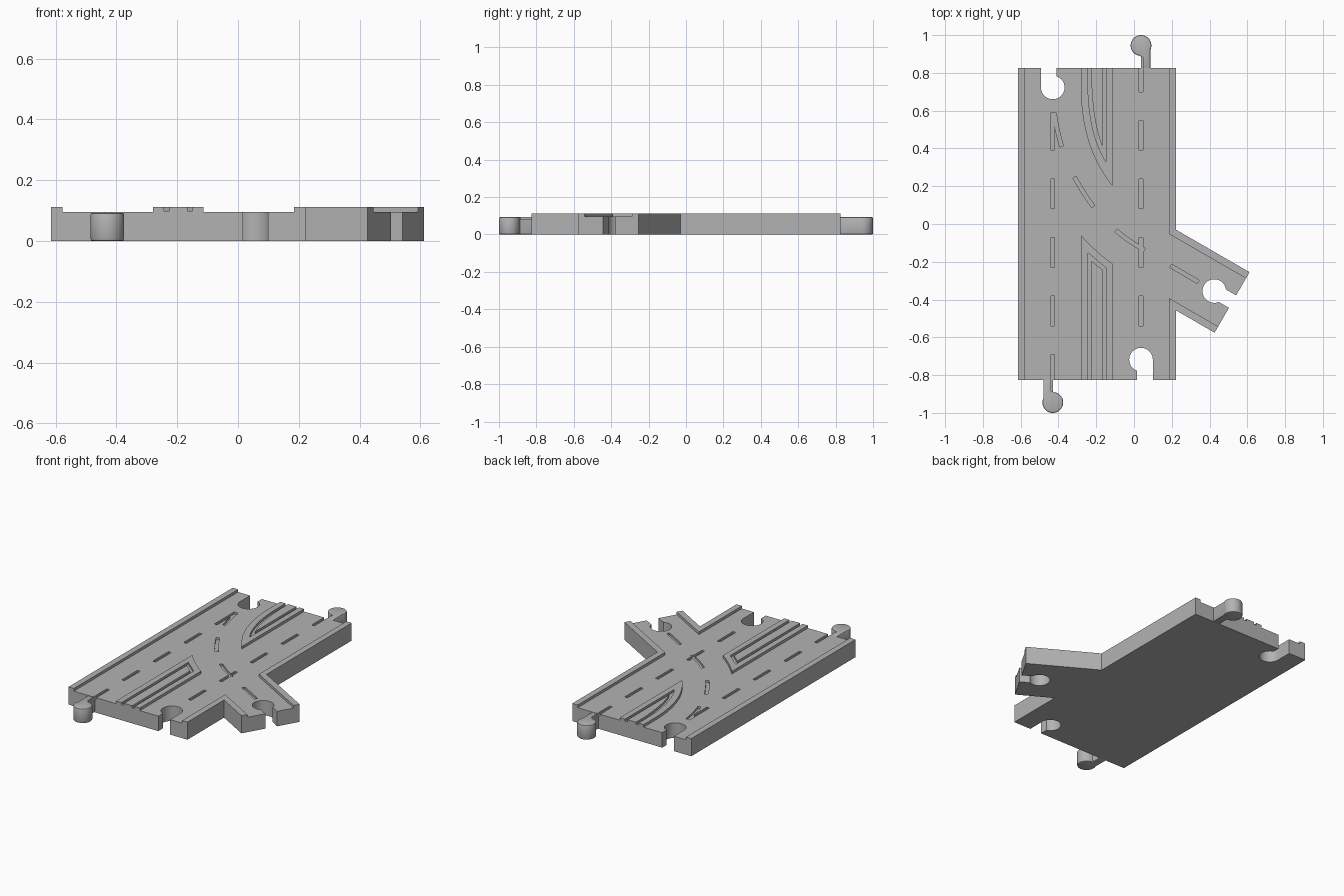
import bpy, bmesh, math
from mathutils import Matrix, Vector

cube = bpy.data.objects.get("Cube")
if cube:
    bpy.data.objects.remove(cube, do_unlink=True)

ROAD, TOP = 0.095, 0.112          # road surface and raised surface heights
X0, X1, Y = -0.615, 0.222, 0.825  # main deck limits
KERB = 0.038

grey = bpy.data.materials.new("plastic grey")
grey.use_nodes = True
COLOUR = (0.45, 0.45, 0.45, 1)
grey.diffuse_color = COLOUR
grey.node_tree.nodes["Principled BSDF"].inputs["Base Color"].default_value = COLOUR


def prism(name, pts, z0, z1):
    """Extrude a flat outline between two heights."""
    bm = bmesh.new()
    face = bm.faces.new([bm.verts.new((p[0], p[1], z0)) for p in pts])
    ext = bmesh.ops.extrude_face_region(bm, geom=[face])
    bmesh.ops.translate(bm, vec=(0, 0, z1 - z0),
                        verts=[v for v in ext["geom"] if isinstance(v, bmesh.types.BMVert)])
    bmesh.ops.recalc_face_normals(bm, faces=bm.faces)
    mesh = bpy.data.meshes.new(name)
    bm.to_mesh(mesh)
    bm.free()
    mesh.materials.append(grey)
    ob = bpy.data.objects.new(name, mesh)
    bpy.context.collection.objects.link(ob)
    return ob


def arc(a, c, b, n=12):
    """Quadratic curve from a to b, pulled toward c."""
    a, b, c = Vector(a), Vector(b), Vector(c)
    return [a * (1 - t) ** 2 + c * 2 * t * (1 - t) + b * t * t
            for t in (i / n for i in range(n + 1))]


def ring(r, start=0, end=360, n=40):
    return [(r * math.cos(t), r * math.sin(t))
            for t in (math.radians(start + (end - start) * i / n) for i in range(n + 1))]


def placed(pts, centre, turn):
    m = Matrix.Rotation(math.radians(turn), 2)
    return [m @ Vector(p) + Vector(centre) for p in pts]


def strip(path, width=0.02):
    """Outline of constant width along a path."""
    path = [Vector(p) for p in path]
    left, right = [], []
    for i, p in enumerate(path):
        d = (path[min(i + 1, len(path) - 1)] - path[max(i - 1, 0)]).normalized()
        side = Vector((-d.y, d.x)) * width / 2
        left.append(p + side)
        right.append(p - side)
    return left + right[::-1]


def carve(ob, cutters):
    for c in cutters:
        c.hide_render = True
        mod = ob.modifiers.new("cut", "BOOLEAN")
        mod.operation, mod.object, mod.solver = "DIFFERENCE", c, "EXACT"


def finish(ob, smooth=True):
    """Apply modifiers, then smooth the round walls."""
    dg = bpy.context.evaluated_depsgraph_get()
    mesh = bpy.data.meshes.new_from_object(ob.evaluated_get(dg))
    ob.modifiers.clear()
    ob.data = mesh
    if smooth:
        bpy.ops.object.select_all(action="DESELECT")
        ob.select_set(True)
        bpy.context.view_layer.objects.active = ob
        bpy.ops.object.shade_smooth_by_angle(angle=math.radians(30))


# side road runs 30 degrees down from +x
along = Vector((math.cos(math.radians(30)), -0.5))
across = Vector((along.y, -along.x))
root = Vector((X1, -0.03))
end_a = root + along * 0.45
end_b = end_a + across * 0.37
in_a, in_b = end_a + across * KERB, end_b - across * KERB


def back_to(p, x):
    return p - along * ((p.x - x) / along.x)


# deck outline with side road
deck = prism("road_deck", [(X0, -Y), (X1, -Y), back_to(end_b, X1), end_b, end_a, root,
                           (X1, Y), (X0, Y)], 0, ROAD)

# kerbs
xi = X1 - KERB
prism("right_kerb", [(X0, -Y), (X0 + KERB, -Y), (X0 + KERB, Y), (X0, Y)], ROAD, TOP)
prism("left_rear_kerb", [(xi, Y), (X1, Y), root, end_a, in_a, back_to(in_a, xi)], ROAD, TOP)
prism("left_front_kerb", [(xi, -Y), (X1, -Y), back_to(end_b, X1), end_b, in_b,
                          back_to(in_b, xi)], ROAD, TOP)

# raised medians with grooves
ML, MR = -0.28, -0.113
front = prism("front_median", [(MR, -Y), (ML, -Y)]
              + arc((ML, -0.06), (-0.2, -0.15), (MR, -0.21)), ROAD, TOP)
rear = prism("rear_median", [(MR, Y), (ML, Y)]
             + arc((ML, 0.68), (-0.27, 0.39), (MR, 0.2)), ROAD, TOP)
GL, GR, W = -0.243, -0.149, 0.018
front_groove = prism("front_groove_cutter", [
    (GL, -0.9), (GL, -0.153), (GR, -0.232), (GR, -0.9), (GR - W, -0.9),
    (GR - W, -0.243), (GL + W, -0.195), (GL + W, -0.9)], ROAD + 0.003, 0.2)
rear_groove = prism("rear_groove_cutter",
                    [(GL, 0.9)] + arc((GL, 0.7), (-0.235, 0.47), (GR, 0.33))
                    + [(GR, 0.9), (GR - W, 0.9)]
                    + arc((GR - W, 0.41), (-0.218, 0.53), (GL + W, 0.75))
                    + [(GL + W, 0.9)], ROAD + 0.003, 0.2)
carve(front, [front_groove])
carve(rear, [rear_groove])

# lane dashes, straight then curved
LANE_A, LANE_B = -0.43, 0.037
dash_paths = []
for i in range(4):
    for lane, shift in ((LANE_A, -0.46), (LANE_B, -0.46)):
        y = shift + 0.31 * i
        half = 0.079
        dash_paths.append([(lane, y - half), (lane, y + half)])
dash_paths[6][1] = (LANE_A, 0.59)
dash_paths += [[(LANE_A, -0.885), (LANE_A, -0.69)], [(LANE_B, 0.7), (LANE_B, 0.885)]]
dash_paths += [arc((-0.422, 0.59), (-0.41, 0.5), (-0.383, 0.41), 6),
               arc((-0.315, 0.248), (-0.27, 0.165), (-0.215, 0.092), 6),
               arc((-0.095, -0.035), (-0.03, -0.09), (0.055, -0.138), 6),
               [(0.195, -0.222), (0.34, -0.306)]]
dashes = [prism("dash_cutter", strip(p), ROAD - 0.013, 0.2) for p in dash_paths]

# keyhole sockets: round hole plus slot opening along local +y
sockets = []
for centre, turn, lo, hi in (((LANE_A, 0.723), 0, -0.0625, 0.02),
                             ((LANE_B, -0.718), 180, -0.0625, 0.02),
                             ((0.425, -0.355), -120, -0.038, 0.038)):
    hole = ring(0.0625)[:-1]
    slot = [(lo, 0), (hi, 0), (hi, 0.2), (lo, 0.2)]
    for pts in (hole, slot):
        sockets.append(prism("socket_cutter", placed(pts, centre, turn), -0.05, 0.2))
carve(deck, sockets + dashes)

# connector pegs with offset necks
pegs = []
for name, centre, turn in (("rear_peg", (LANE_B, 0.945), 0), ("front_peg", (LANE_A, -0.945), 180)):
    outline = ring(0.055, -25, 270) + [(0, -0.13), (0.05, -0.13)]
    peg = prism(name, placed(outline, centre, turn), 0, ROAD - 0.002)
    bev = peg.modifiers.new("soft edge", "BEVEL")
    bev.width, bev.segments, bev.limit_method, bev.angle_limit = 0.007, 2, "ANGLE", math.radians(60)
    carve(peg, dashes[8:10])
    pegs.append(peg)

for ob in [deck, front, rear] + pegs:
    finish(ob)
for c in sockets + dashes + [front_groove, rear_groove]:
    bpy.data.objects.remove(c, do_unlink=True)
